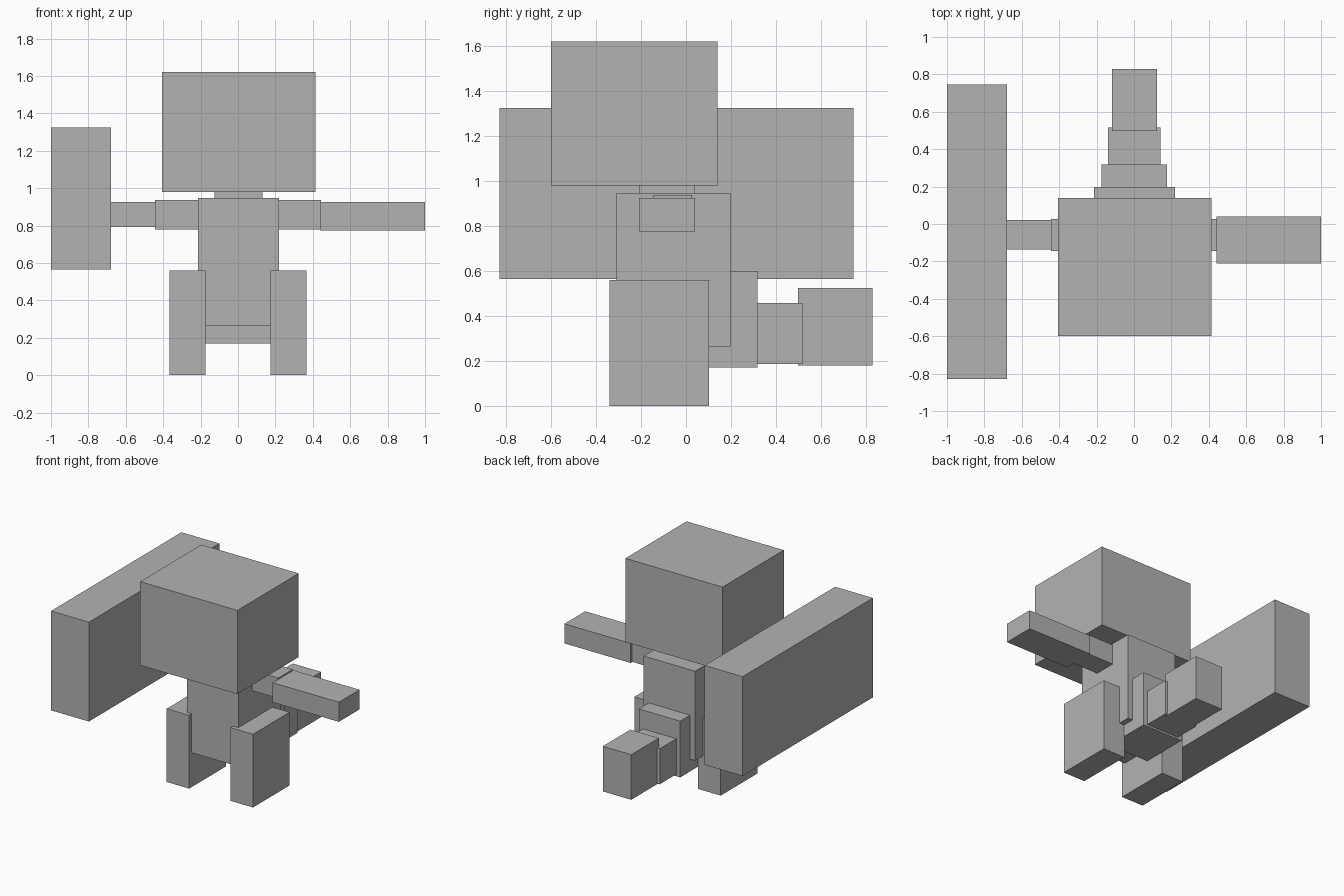
import bpy

cube = bpy.data.objects.get("Cube")
if cube:
    bpy.data.objects.remove(cube, do_unlink=True)

grey = bpy.data.materials.new("plain_grey")
grey.use_nodes = True
colour = (0.45, 0.45, 0.45, 1)
grey.diffuse_color = colour
grey.node_tree.nodes["Principled BSDF"].inputs["Base Color"].default_value = colour


def box(name, x, y, z):
    """Add a box from its (low, high) range on each axis."""
    spans = (x, y, z)
    bpy.ops.mesh.primitive_cube_add(size=1, location=[(a + b) / 2 for a, b in spans])
    part = bpy.context.object
    part.name = name
    part.scale = [b - a for a, b in spans]
    bpy.ops.object.transform_apply(location=False, rotation=False, scale=True)
    part.data.materials.append(grey)
    return part


# Head, neck and body
box("head", (-0.407, 0.415), (-0.60, 0.14), (0.98, 1.62))
box("neck", (-0.125, 0.13), (-0.21, 0.04), (0.945, 0.98))
box("body", (-0.215, 0.22), (-0.31, 0.197), (0.263, 0.947))

# Legs and upper arms, mirrored
for side, s in (("left", 1), ("right", -1)):
    def span(a, b):
        return tuple(sorted((s * a, s * b)))
    box(side + "_leg", span(0.175, 0.365), (-0.34, 0.102), (0, 0.56))
    box(side + "_upper_arm", span(0.215, 0.443), (-0.145, 0.027), (0.78, 0.937))

# Forearms, with a big block held on the right one
box("left_forearm", (0.44, 1.0), (-0.21, 0.04), (0.775, 0.925))
box("right_forearm", (-0.68, -0.44), (-0.135, 0.022), (0.793, 0.927))
box("right_hand_block", (-1.0, -0.68), (-0.83, 0.745), (0.565, 1.325))

# Tail, stepping back from the hips
box("tail_base", (-0.173, 0.177), (-0.06, 0.317), (0.17, 0.60))
box("tail_middle", (-0.14, 0.143), (0.31, 0.517), (0.185, 0.457))
box("tail_tip", (-0.118, 0.123), (0.497, 0.83), (0.18, 0.525))
